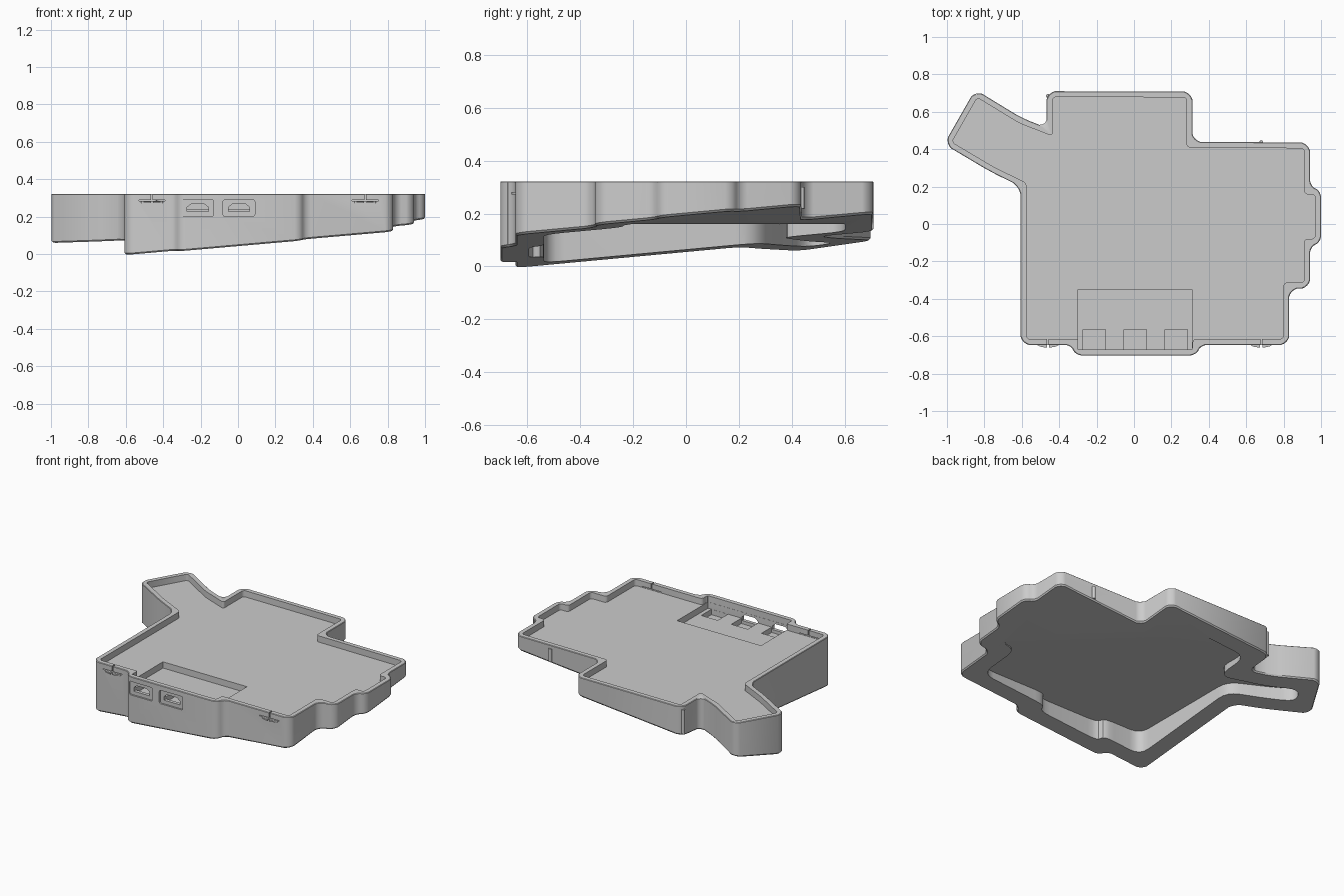
import bpy, bmesh, math
from mathutils import Vector

old = bpy.data.objects.get("Cube")
if old:
    bpy.data.objects.remove(old, do_unlink=True)

grey = bpy.data.materials.new("light_grey_plastic")
grey.use_nodes = True
GREY = (0.6, 0.6, 0.6, 1)
grey.diffuse_color = GREY
grey.node_tree.nodes["Principled BSDF"].inputs["Base Color"].default_value = GREY

TOP, FLOOR, BAY_FLOOR, CEILING = 0.322, 0.281, 0.24, 0.16

# Sharp-cornered plan of the case, counter-clockwise
PLAN = [Vector(p) for p in (
    (-.606, -.646), (-.325, -.646), (-.325, -.703), (.345, -.703), (.345, -.646),
    (.83, -.646), (.83, -.345), (.941, -.345), (.941, -.11), (1, -.11), (1, .19),
    (.941, .19), (.941, .435), (.312, .44), (.312, .708), (-.467, .71),
    (-.467, .515), (-.60, .567), (-.849, .719), (-1.016, .427), (-.77, .281),
    (-.606, .20))]


def tilt(p):
    """Height of the sloping underside."""
    return 0.0875 * (p.x + .606) + 0.093 * (p.y + .646) - .006


def inset(points, d):
    result = []
    for i, p in enumerate(points):
        a = (p - points[i - 1]).normalized()
        b = (points[(i + 1) % len(points)] - p).normalized()
        na, nb = Vector((-a.y, a.x)), Vector((-b.y, b.x))
        result.append(p + (na + nb) * d / (1 + na.dot(nb)))
    return result


def ease(points, s, flat=0.0, steps=4):
    """Soften corners: flat=0 is a round fillet, flat=1 a straight chamfer."""
    result = []
    for i, p in enumerate(points):
        a, b = points[i - 1] - p, points[(i + 1) % len(points)] - p
        pa = p + a.normalized() * min(s, .48 * a.length)
        pb = p + b.normalized() * min(s, .48 * b.length)
        mid = p.lerp((pa + pb) / 2, flat)
        for k in range(steps + 1):
            u = k / steps
            result.append(pa * (1 - u) ** 2 + mid * 2 * u * (1 - u) + pb * u * u)
    return result


def finish(name, bm):
    bmesh.ops.recalc_face_normals(bm, faces=bm.faces)
    mesh = bpy.data.meshes.new(name)
    bm.to_mesh(mesh)
    bm.free()
    mesh.materials.append(grey)
    obj = bpy.data.objects.new(name, mesh)
    bpy.context.collection.objects.link(obj)
    return obj


def loft(name, rings):
    """Closed solid through rings of (plan points, height function)."""
    bm = bmesh.new()
    loops = [[bm.verts.new((p.x, p.y, height(p))) for p in pts] for pts, height in rings]
    n = len(loops[0])
    for low, high in zip(loops, loops[1:]):
        for i in range(n):
            j = (i + 1) % n
            bm.faces.new((low[i], low[j], high[j], high[i]))
    bm.faces.new(loops[0][::-1])
    bm.faces.new(loops[-1])
    return finish(name, bm)


def prism(name, pts, z0, z1):
    return loft(name, [(pts, lambda p: z0), (pts, lambda p: z1)])


def box(name, x0, x1, y0, y1, z0, z1, round_xz=0):
    bm = bmesh.new()
    bmesh.ops.create_cube(bm, size=1)
    for v in bm.verts:
        v.co = ((x0, x1)[v.co.x > 0], (y0, y1)[v.co.y > 0], (z0, z1)[v.co.z > 0])
    if round_xz:
        along_y = [e for e in bm.edges if abs(e.verts[0].co.y - e.verts[1].co.y) > 1e-4]
        bmesh.ops.bevel(bm, geom=along_y, offset=round_xz, segments=3,
                        profile=.5, affect='EDGES')
    return finish(name, bm)


def port(name, x, y0, y1):
    """Socket opening with a flat base and sloping shoulders."""
    half = ((.057, .226), (.057, .25), (.036, .267))
    outline = [(x + w, z) for w, z in half] + [(x - w, z) for w, z in half[::-1]]
    bm = bmesh.new()
    face = bm.faces.new([bm.verts.new((px, y0, pz)) for px, pz in outline])
    side = bmesh.ops.extrude_face_region(bm, geom=[face])["geom"]
    moved = [v for v in side if isinstance(v, bmesh.types.BMVert)]
    bmesh.ops.translate(bm, verts=moved, vec=(0, y1 - y0, 0))
    return finish(name, bm)


def cut(target, cutter):
    mod = target.modifiers.new("cut", 'BOOLEAN')
    mod.operation, mod.solver, mod.object = 'DIFFERENCE', 'EXACT', cutter
    bpy.context.view_layer.objects.active = target
    bpy.ops.object.modifier_apply(modifier=mod.name)
    bpy.data.objects.remove(cutter, do_unlink=True)


# Outer shell with softened top and bottom edges
outer = ease(PLAN, .042, .5)
case = loft("case_shell", [
    (ease(inset(PLAN, .006), .042, .5), tilt),
    (outer, lambda p: tilt(p) + .008),
    (outer, lambda p: TOP - .003),
    (ease(inset(PLAN, .003), .042, .5), lambda p: TOP)])

# Shallow upper tray and hollow underside
cut(case, prism("tray_cutter", ease(inset(PLAN, .031), .015, .5), FLOOR, .5))
cut(case, prism("underside_cutter", ease(inset(PLAN, .108), .08), -.2, CEILING))

# Sunken bay behind the ports, with three connector pockets
cut(case, box("bay_cutter", -.30, .31, -.671, -.35, BAY_FLOOR, .4))
for x in (-.213, .007, .225):
    cut(case, box("pocket_cutter", x - .06, x + .06, -.670, -.565, .205, .4))

# Port recesses and openings in the front wall
for x in (-.215, .005):
    cut(case, box("recess_cutter", x - .085, x + .085, -.8, -.692, .202, .29, .01))
    cut(case, port("port_cutter", x, -.8, -.64))

# Snap catches: slits in the front wall with a split lens-shaped tab
for side, x in (("right", -.46), ("left", .68)):
    cut(case, box("slit_cutter", x - .07, x + .07, -.7, -.612, .283, .288))
    cut(case, box("split_cutter", x - .004, x + .004, -.7, -.60, .285, .4))
    for sign in (-1, 1):
        arc = [Vector((x + sign * .006, -.64))]
        arc += [Vector((x + sign * (.006 + .055 * math.sin(t * math.pi / 12)),
                        -.64 - .02 * math.cos(t * math.pi / 12))) for t in range(7)]
        prism(f"{side}_catch_{'outer' if sign > 0 else 'inner'}", arc, .273, .282)

# Small alignment ribs on the back walls
for name, x, y in (("back_rib", .68, .437), ("corner_rib", -.460, .685)):
    circle = [Vector((x + .011 * math.cos(k * math.pi / 6),
                      y + .011 * math.sin(k * math.pi / 6))) for k in range(12)]
    loft(name, [(circle, lambda p: tilt(p) + .01), (circle, lambda p: .30)])

# Smooth rounded corners, keeping the crisp edges
bpy.ops.object.select_all(action='DESELECT')
case.select_set(True)
bpy.context.view_layer.objects.active = case
bpy.ops.object.shade_smooth_by_angle(angle=math.radians(30))
